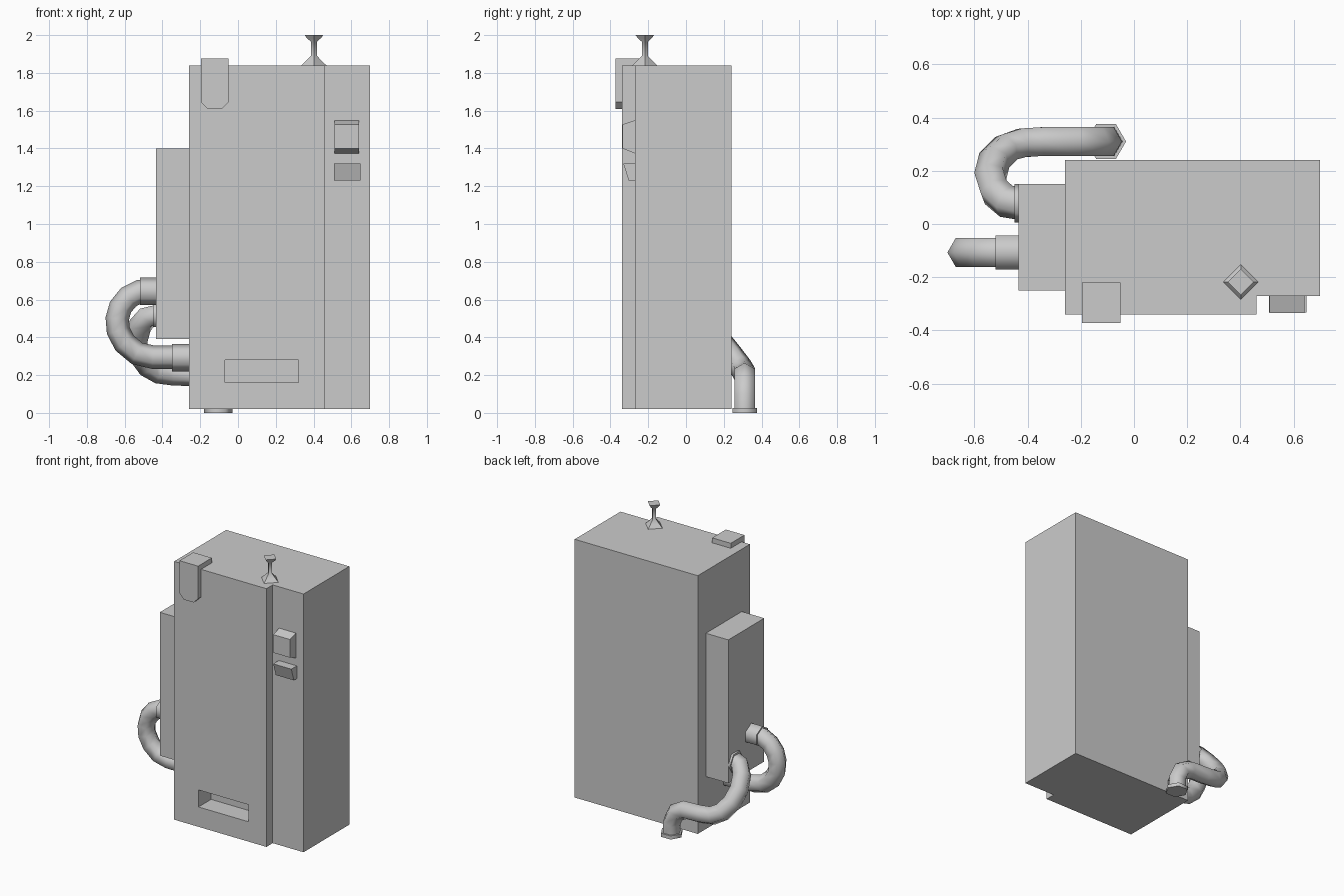
import bpy, bmesh, math
from mathutils import Vector

if "Cube" in bpy.data.objects:
    bpy.data.objects.remove(bpy.data.objects["Cube"])


def finish(name, bm, smooth=None):
    bmesh.ops.recalc_face_normals(bm, faces=bm.faces[:])
    mesh = bpy.data.meshes.new(name)
    bm.to_mesh(mesh)
    bm.free()
    ob = bpy.data.objects.new(name, mesh)
    bpy.context.collection.objects.link(ob)
    bpy.ops.object.select_all(action='DESELECT')
    bpy.context.view_layer.objects.active = ob
    ob.select_set(True)
    if smooth:
        bpy.ops.object.shade_smooth_by_angle(angle=math.radians(smooth))
    return ob


def prism(name, outline, axis, lo, hi):
    """Extrude a 2D outline along one axis, from lo to hi."""
    bm = bmesh.new()

    def place(p, d):
        co = list(p)
        co.insert('xyz'.index(axis), d)
        return bm.verts.new(co)

    face = bm.faces.new([place(p, lo) for p in outline])
    new = bmesh.ops.extrude_face_region(bm, geom=[face])['geom']
    move = Vector((0, 0, 0))
    move['xyz'.index(axis)] = hi - lo
    bmesh.ops.translate(bm, vec=move, verts=[g for g in new if isinstance(g, bmesh.types.BMVert)])
    return finish(name, bm)


def box(name, x, y, z):
    return prism(name, [(x[0], y[0]), (x[1], y[0]), (x[1], y[1]), (x[0], y[1])], 'z', *z)


def tube(name, path, radii, up, sides=6, smooth=65):
    """Sweep a polygon along a path, carrying the corner direction without twist."""
    pts = [Vector(p) for p in path]
    if not isinstance(radii, (list, tuple)):
        radii = [radii] * len(pts)
    bm, rings, u = bmesh.new(), [], Vector(up)
    for i, p in enumerate(pts):
        t = (pts[min(i + 1, len(pts) - 1)] - pts[max(i - 1, 0)]).normalized()
        u = (u - t * u.dot(t)).normalized()
        v = t.cross(u)
        angles = [math.tau * k / sides for k in range(sides)]
        rings.append([bm.verts.new(p + (u * math.cos(a) + v * math.sin(a)) * radii[i]) for a in angles])
    for a, b in zip(rings, rings[1:]):
        for k in range(sides):
            n = (k + 1) % sides
            bm.faces.new((a[k], a[n], b[n], b[k]))
    bm.faces.new(rings[0])
    bm.faces.new(rings[-1])
    return finish(name, bm, smooth)


# Cabinet with a set-back right strip and a delivery slot cut into the front
cabinet = prism('cabinet', [(-0.26, -0.34), (0.46, -0.34), (0.46, -0.27), (0.70, -0.27),
                            (0.70, 0.24), (-0.26, 0.24)], 'z', 0.02, 1.84)
cutter = box('slot_cutter', (-0.07, 0.32), (-0.45, -0.20), (0.16, 0.28))
cutter.hide_render = True
cut = cabinet.modifiers.new('slot', 'BOOLEAN')
cut.operation, cut.solver, cut.object = 'DIFFERENCE', 'EXACT', cutter
bpy.context.view_layer.objects.active = cabinet
bpy.ops.object.modifier_apply(modifier='slot')
bpy.data.objects.remove(cutter)

# Side unit on the left
box('side_unit', (-0.435, -0.26), (-0.25, 0.15), (0.39, 1.40))

# Clip hooked over the top front edge
prism('top_clip', [(-0.195, 1.875), (-0.195, 1.645), (-0.16, 1.61), (-0.085, 1.61),
                   (-0.05, 1.645), (-0.05, 1.875)], 'y', -0.373, -0.22)

# Control boxes on the right strip
prism('control_box', [(-0.26, 1.552), (-0.335, 1.528), (-0.335, 1.40), (-0.26, 1.37)], 'x', 0.51, 0.64)
prism('coin_tray', [(-0.26, 1.32), (-0.332, 1.32), (-0.303, 1.23), (-0.26, 1.23)], 'x', 0.507, 0.648)

# Four-sided aerial on the roof
heights = [1.835, 1.862, 1.89, 1.965, 1.985, 2.0]
tube('aerial', [(0.402, -0.218, z) for z in heights],
     [0.071, 0.043, 0.016, 0.016, 0.038, 0.049], (1, 0, 0), sides=4, smooth=40)

# Upper hose looping from side unit back to cabinet
Y = -0.107
loop = [(-0.43, .645), (-0.52, .643), (-0.58, .612), (-0.622, .56), (-0.639, .50), (-0.634, .435),
        (-0.60, .37), (-0.535, .315), (-0.45, .295), (-0.25, .295)]
tube('loop_hose', [(x, Y, z) for x, z in loop], 0.0625, (0, 0, 1))
tube('loop_collar_top', [(-0.43, Y, .643), (-0.52, Y, .643)], 0.073, (0, 0, 1))
tube('loop_collar_bottom', [(-0.25, Y, .293), (-0.35, Y, .293)], 0.073, (0, 0, 1))

# Drain hose running round the back corner to the floor
drain = [(-0.105, .31, .005), (-0.107, .31, .09), (-0.14, .31, .165), (-0.21, .31, .203),
         (-0.34, .31, .207), (-0.42, .305, .217), (-0.48, .285, .25), (-0.525, .24, .31),
         (-0.54, .18, .385), (-0.52, .12, .46), (-0.48, .085, .507), (-0.43, .078, .517)]
tube('drain_hose', drain, 0.0625, (1, 0, 0))
tube('drain_collar_floor', [(-0.105, .31, 0), (-0.105, .31, .025)], 0.075, (1, 0, 0))
tube('drain_collar_side', [(-0.43, .078, .517), (-0.45, .078, .517)], 0.073, (0, 1, 0))
